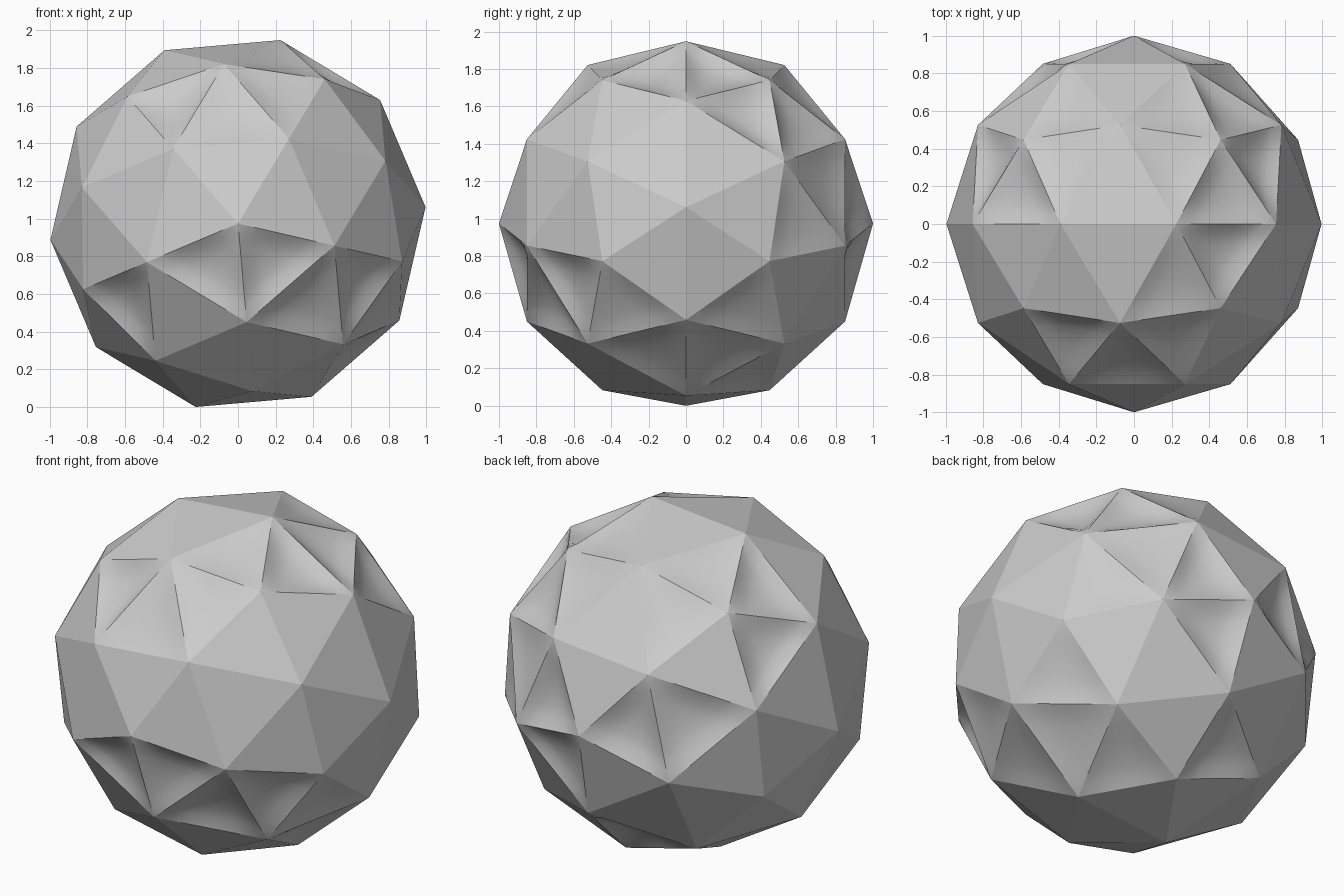
import bpy, bmesh
from math import sin, cos, radians, atan
from mathutils import Vector

if "Cube" in bpy.data.objects:
    bpy.data.objects.remove(bpy.data.objects["Cube"])

CENTRE_Z = 0.974
TILT = -13.0          # angle of the first five-fold spoke in the front view
STEPS = 8             # grid steps along each facet edge
DEEP, SHALLOW = 0.042, 0.018   # depths of the dished facets

T = atan(2)           # angle from the pole to the main ring of a two-frequency dome
RINGS = {             # ring name: (radius, distance along y, angle offset)
    'P': (0, 1, 0),
    'm': (sin(T / 2), cos(T / 2), 0),
    'O': (sin(T), cos(T), 0),
    'M': (0.8507, 0.5257, 36),
    'E': (1, 0, 18),
    'e': (1, 0, -18),
}
# facets of one fifth of a dome: (ring, spoke step) for each corner
FACETS = {
    'cap': ('P0', 'm0', 'm1'),
    'mid': ('m0', 'm1', 'M0'),
    'left': ('m0', 'O0', 'M0'),
    'right': ('m1', 'O1', 'M0'),
    'lowleft': ('O0', 'M0', 'E0'),
    'lowright': ('O1', 'M0', 'e1'),
    'base': ('M0', 'E0', 'e1'),
    'foot': ('O0', 'e0', 'E0'),
}
# facets that are pressed inwards on each half (front -1, back 1)
DISHED = {
    (-1, DEEP): "cap3 cap4 left3 mid4 right4 right1 foot1".split(),
    (-1, SHALLOW): "lowright4 lowleft1 base4 mid1 left1".split(),
    (1, DEEP): ("cap0 cap4 cap2 mid2 lowright0 right0 "
                "foot1 foot2 lowleft2 right3").split(),
    (1, SHALLOW): ("mid0 left0 left1 right1 lowleft1 lowright1 "
                   "base4 lowleft4 lowright4").split(),
}


def corner(code, sector, side):
    r, y, off = RINGS[code[0]]
    a = radians(TILT + 72 * (sector + int(code[1])) + off)
    return Vector((r * cos(a), side * y, r * sin(a)))


def add_facet(bm, tag, number, pts, depth):
    """Triangular grid, pushed in at the middle and fixed along its edges."""
    a, b, c = pts
    inward = -(a + b + c).normalized()
    grid = {}
    for i in range(STEPS + 1):
        for j in range(STEPS + 1 - i):
            u, v = i / STEPS, j / STEPS
            w = (STEPS - i - j) / STEPS
            grid[i, j] = bm.verts.new(a * u + b * v + c * w
                                      + inward * depth * (27 * u * v * w) ** 0.75)
    for i in range(STEPS):
        for j in range(STEPS - i):
            tris = [((i, j), (i + 1, j), (i, j + 1))]
            if i + j < STEPS - 1:
                tris.append(((i + 1, j), (i + 1, j + 1), (i, j + 1)))
            for t in tris:
                f = bm.faces.new([grid[k] for k in t])
                f[tag] = number
                f.smooth = True


# Ball: two mirrored half domes sharing a ten-sided rim
bm = bmesh.new()
tag = bm.faces.layers.int.new("facet")
number = 0
for side in (-1, 1):
    for sector in range(5):
        for name, codes in FACETS.items():
            number += 1
            depth = sum(d for (s, d), names in DISHED.items()
                        if s == side and f"{name}{sector}" in names)
            add_facet(bm, tag, number, [corner(k, sector, side) for k in codes], depth)
bmesh.ops.remove_doubles(bm, verts=bm.verts, dist=0.001)
bmesh.ops.recalc_face_normals(bm, faces=bm.faces)

# Crisp creases between facets, smooth inside each one
for e in bm.edges:
    e.smooth = len({f[tag] for f in e.link_faces}) == 1

mesh = bpy.data.meshes.new("faceted_ball")
bm.to_mesh(mesh)
bm.free()
ball = bpy.data.objects.new("faceted_ball", mesh)
ball.location.z = CENTRE_Z
bpy.context.collection.objects.link(ball)
